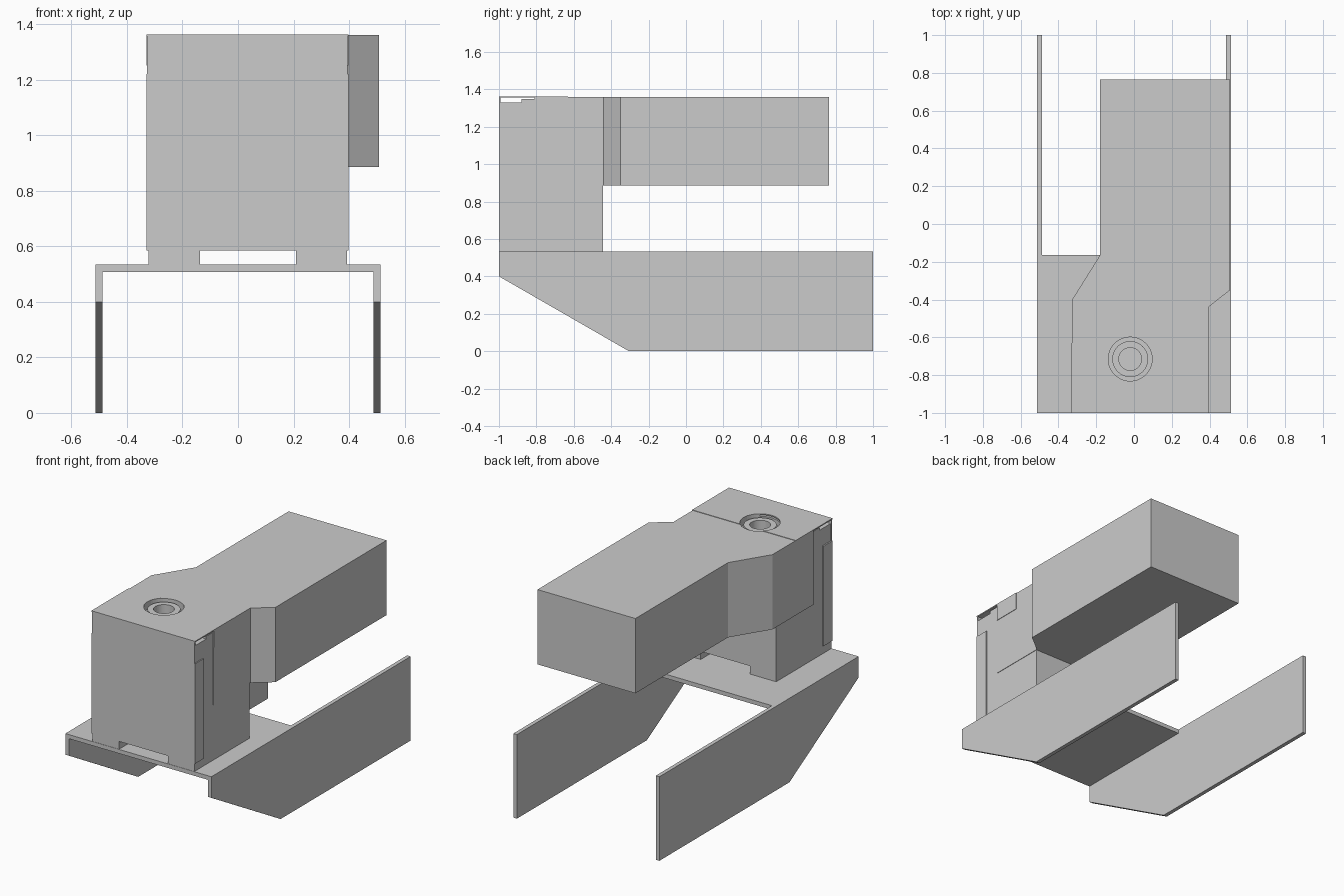
import bpy, bmesh, math

if "Cube" in bpy.data.objects:
    bpy.data.objects.remove(bpy.data.objects["Cube"], do_unlink=True)

grey = bpy.data.materials.new("plain_grey")
grey.use_nodes = True
GREY = (0.6, 0.6, 0.6, 1)
grey.diffuse_color = GREY
grey.node_tree.nodes["Principled BSDF"].inputs["Base Color"].default_value = GREY


def prism(name, outline, place, low, high):
    """Extrude an outline between two levels; place maps (a, b, level) to xyz."""
    bm = bmesh.new()
    ends = [[bm.verts.new(place(a, b, t)) for a, b in outline] for t in (low, high)]
    bm.faces.new(ends[0][::-1])
    bm.faces.new(ends[1])
    n = len(outline)
    for i in range(n):
        j = (i + 1) % n
        bm.faces.new((ends[0][i], ends[0][j], ends[1][j], ends[1][i]))
    bmesh.ops.recalc_face_normals(bm, faces=bm.faces)
    mesh = bpy.data.meshes.new(name)
    bm.to_mesh(mesh)
    bm.free()
    mesh.materials.append(grey)
    ob = bpy.data.objects.new(name, mesh)
    bpy.context.collection.objects.link(ob)
    return ob


def upright(a, b, t):
    return (a, b, t)


def sideways(a, b, t):
    return (t, a, b)


def box(name, x, y, z):
    corners = [(x[0], y[0]), (x[1], y[0]), (x[1], y[1]), (x[0], y[1])]
    return prism(name, corners, upright, *z)


def disc(name, radius, low, high, sides=48):
    ring = [(HOLE[0] + radius * math.cos(math.tau * i / sides),
             HOLE[1] + radius * math.sin(math.tau * i / sides)) for i in range(sides)]
    return prism(name, ring, upright, low, high)


def cut(targets, cutter):
    """Subtract the cutter from every target, then discard it."""
    for ob in targets:
        mod = ob.modifiers.new("cut", "BOOLEAN")
        mod.operation = "DIFFERENCE"
        mod.solver = "EXACT"
        mod.object = cutter
        bpy.context.view_layer.update()
        graph = bpy.context.evaluated_depsgraph_get()
        mesh = bpy.data.meshes.new_from_object(ob.evaluated_get(graph))
        ob.modifiers.clear()
        ob.data = mesh
    bpy.data.objects.remove(cutter, do_unlink=True)


HOLE = (-0.02, -0.715)
LEFT, RIGHT = 0.398, -0.33
TOP = 1.36

# Base channel: deck plate and two chamfered side plates
box("deck_plate", (-0.5, 0.5), (-1, -0.165), (0.508, 0.534))
side = [(-1, 0.534), (-1, 0.4), (-0.305, 0), (1, 0), (1, 0.534)]
for name, s in (("left_side_plate", 1), ("right_side_plate", -1)):
    prism(name, side, sideways, s * 0.488, s * 0.513)

# Column with a slot through its foot
column = box("column", (-0.322, 0.392), (-0.998, -0.445), (0.53, 1.33))
cut([column], box("foot_slot", (-0.137, 0.208), (-1.1, 0), (0.5, 0.585)))

# Upper body with its offset rear arm
arm_outline = [(RIGHT + 0.003, -0.81), (LEFT - 0.003, -0.81), (LEFT - 0.003, -0.44),
               (0.508, -0.35), (0.508, 0.765), (-0.18, 0.765), (-0.18, -0.165),
               (RIGHT + 0.003, -0.4)]
arm = prism("upper_body", arm_outline, upright, 0.885, TOP)

# Front cover sheet with returns down both sides
box("front_cover", (RIGHT + 0.003, LEFT - 0.003), (-1, -0.992), (0.585, TOP))
for name, x in (("left_cover_return", (0.38, LEFT)), ("right_cover_return", (RIGHT, -0.31))):
    box(name, x, (-1, -0.91), (0.585, 1.22))

# Lid over the front gap, with bent side tabs and a stop behind the gap
lid = box("lid", (RIGHT, LEFT), (-1, -0.63), (1.356, 1.363))
for name, x in (("left_lid_tab", (0.385, LEFT)), ("right_lid_tab", (RIGHT, -0.315))):
    box(name, x, (-0.81, -0.63), (1.25, 1.36))
stop = box("gap_stop", (-0.322, 0.392), (-0.88, -0.8), (1.32, 1.347))

# Round recess holding a hollow ring
parts = [column, arm, lid, stop]
cut(parts, disc("recess_cutter", 0.116, 1.315, 1.5))
cut([column, arm], disc("bore_cutter", 0.06, 1.26, 1.5))
ring = disc("recess_ring", 0.095, 1.31, 1.348)
cut([ring], disc("ring_cutter", 0.06, 1.2, 1.5))
